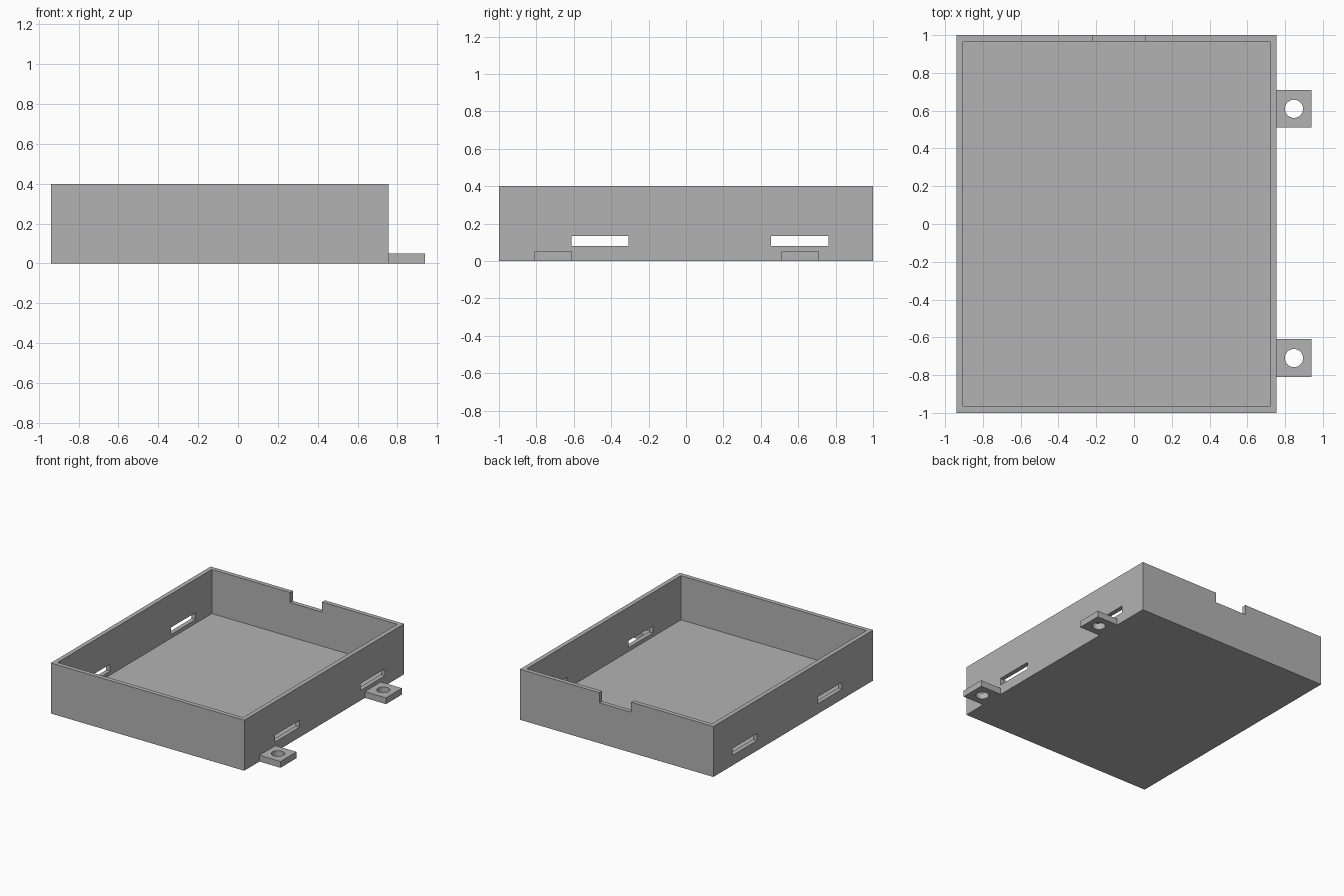
import bpy
import math

if "Cube" in bpy.data.objects:
    bpy.data.objects.remove(bpy.data.objects["Cube"], do_unlink=True)

grey = bpy.data.materials.new("plain_grey")
grey.use_nodes = True
colour = (0.45, 0.45, 0.45, 1)
grey.diffuse_color = colour
grey.node_tree.nodes["Principled BSDF"].inputs["Base Color"].default_value = colour


def box(name, x, y, z):
    """Box spanning the given (low, high) ranges."""
    centre = [(a + b) / 2 for a, b in (x, y, z)]
    bpy.ops.mesh.primitive_cube_add(size=1, location=centre)
    ob = bpy.context.object
    ob.name = name
    ob.scale = [b - a for a, b in (x, y, z)]
    bpy.ops.object.transform_apply(location=False, rotation=False, scale=True)
    ob.data.materials.append(grey)
    return ob


def cut(target, cutter):
    """Subtract the cutter from the target, then discard the cutter."""
    cutter.hide_render = True
    mod = target.modifiers.new("cut", "BOOLEAN")
    mod.operation = "DIFFERENCE"
    mod.solver = "EXACT"
    mod.object = cutter
    bpy.context.view_layer.objects.active = target
    bpy.ops.object.modifier_apply(modifier=mod.name)
    bpy.data.objects.remove(cutter, do_unlink=True)


LEFT, RIGHT, HEIGHT, WALL, FLOOR = -0.94, 0.755, 0.4, 0.035, 0.05

# Open tray
tray = box("tray", (LEFT, RIGHT), (-1, 1), (0, HEIGHT))
cut(tray, box("cavity_cutter", (LEFT + WALL, RIGHT - WALL),
              (-1 + WALL, 1 - WALL), (FLOOR, 1)))

# Notch in the rear rim
cut(tray, box("notch_cutter", (-0.22, 0.06), (0.9, 1.1), (0.32, 1)))

# Slots through both side walls
for y in (-0.46, 0.608):
    cut(tray, box("slot_cutter", (-1.2, 1.2), (y - 0.153, y + 0.153), (0.08, 0.135)))

# Mounting tabs with round screw holes
for name, y in (("front_mounting_tab", -0.71), ("rear_mounting_tab", 0.61)):
    tab = box(name, (RIGHT, 0.94), (y - 0.1, y + 0.1), (0, FLOOR))
    bpy.ops.mesh.primitive_cylinder_add(vertices=48, radius=0.048, depth=0.3,
                                        location=(0.847, y, 0))
    drill = bpy.context.object
    drill.data.materials.append(grey)
    cut(tab, drill)
    bpy.ops.object.select_all(action="DESELECT")
    tab.select_set(True)
    bpy.context.view_layer.objects.active = tab
    bpy.ops.object.shade_smooth_by_angle(angle=math.radians(30))
